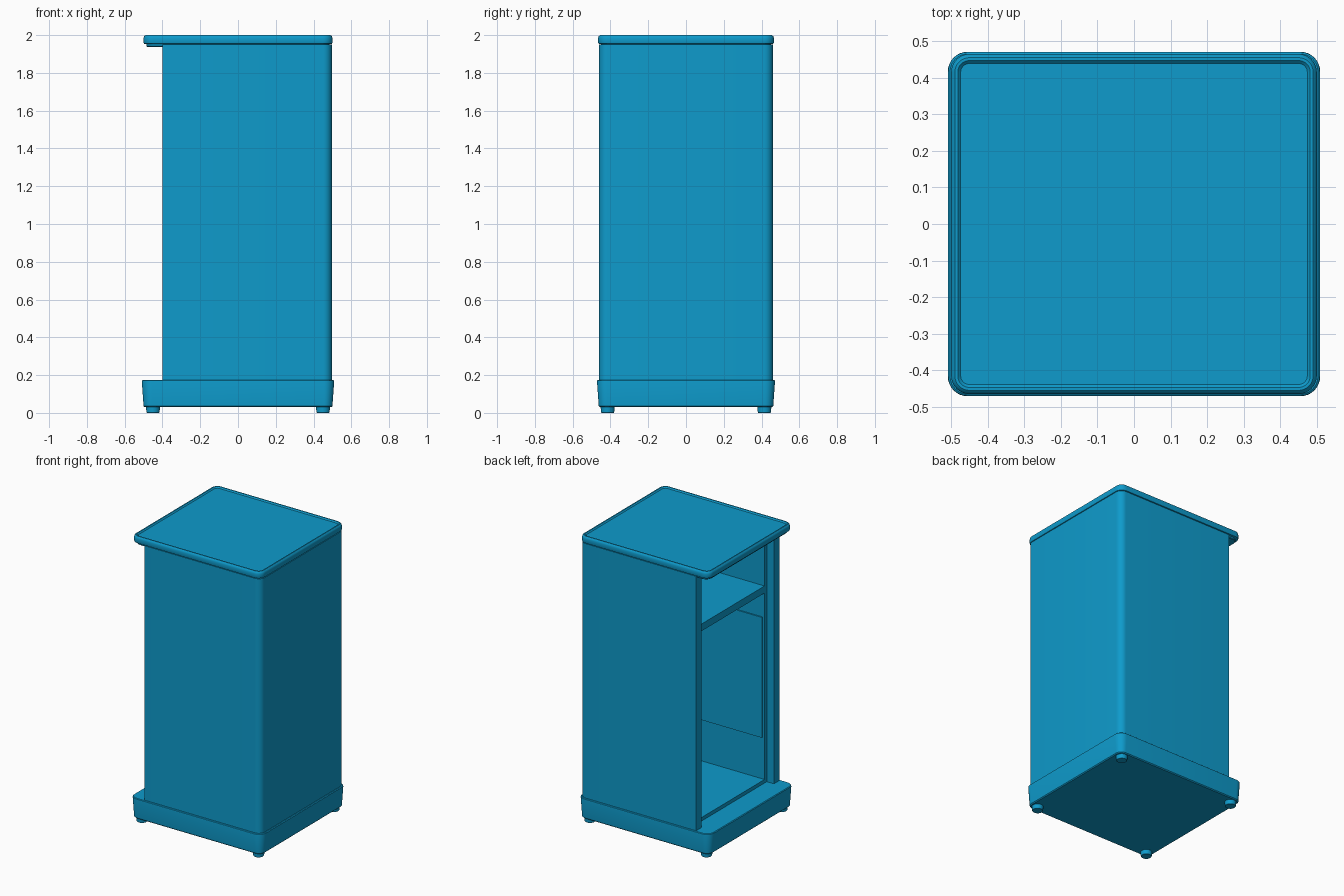
import bpy, bmesh, math

cube = bpy.data.objects.get("Cube")
if cube:
    bpy.data.objects.remove(cube, do_unlink=True)

blue = bpy.data.materials.new("cabinet blue")
blue.use_nodes = True
colour = (0.0044, 0.328, 0.604, 1)
blue.diffuse_color = colour
blue.node_tree.nodes["Principled BSDF"].inputs["Base Color"].default_value = colour


def finish(name, bm):
    bmesh.ops.recalc_face_normals(bm, faces=bm.faces)
    mesh = bpy.data.meshes.new(name)
    bm.to_mesh(mesh)
    bm.free()
    mesh.materials.append(blue)
    obj = bpy.data.objects.new(name, mesh)
    bpy.context.collection.objects.link(obj)
    bpy.ops.object.select_all(action='DESELECT')
    obj.select_set(True)
    bpy.context.view_layer.objects.active = obj
    bpy.ops.object.shade_smooth_by_angle(angle=math.radians(32))
    return obj


def arc(cx, cy, r, start, steps=8):
    """Quarter turn, counter-clockwise from the start angle in degrees."""
    angles = [math.radians(start + 90 * i / steps) for i in range(steps + 1)]
    return [(cx + r * math.cos(a), cy + r * math.sin(a)) for a in angles]


def rounded_rect(hx, hy, r):
    x, y = hx - r, hy - r
    return arc(x, y, r, 0) + arc(-x, y, r, 90) + arc(-x, -y, r, 180) + arc(x, -y, r, 270)


def loft(name, sections):
    """Skin (outline, z) sections and cap both ends."""
    bm = bmesh.new()
    rings = [[bm.verts.new((x, y, z)) for x, y in outline] for outline, z in sections]
    n = len(rings[0])
    for low, high in zip(rings, rings[1:]):
        for i in range(n):
            j = (i + 1) % n
            bm.faces.new((low[i], low[j], high[j], high[i]))
    bm.faces.new(rings[0][::-1])
    bm.faces.new(rings[-1])
    return finish(name, bm)


def slab(name, hx, hy, r, steps):
    """Rounded slab from (inset, z) steps."""
    return loft(name, [(rounded_rect(hx - d, hy - d, r - d), z) for d, z in steps])


def box(name, x0, x1, y0, y1, z0, z1):
    outline = [(x0, y0), (x1, y0), (x1, y1), (x0, y1)]
    return loft(name, [(outline, z0), (outline, z1)])


# Plinth with a slight outward flare
slab("plinth", 0.51, 0.472, 0.055,
     [(0.016, 0.03), (0.01, 0.036), (0.001, 0.165), (0.002, 0.171), (0.007, 0.175)])

# Shell: U-shaped wall, open on one side, with rounded closed corners
front, back, half, wall, r = -0.4, 0.497, 0.46, 0.062, 0.045
outer = [(front, -half)] + arc(back - r, -half + r, r, 270) + arc(back - r, half - r, r, 0) + [(front, half)]
inner = [(front, half - wall), (back - wall, half - wall), (back - wall, -half + wall), (front, -half + wall)]
loft("shell", [(outer + inner, 0.16), (outer + inner, 1.95)])

# Liner set back inside the shell
lip, skin, side = -0.345, 0.025, half - wall
box("liner_floor", lip, back - wall, -side, side, 0.17, 0.2)
box("liner_ceiling", lip, back - wall, -side, side, 1.92, 1.95)
box("liner_back", back - wall - skin, back - wall, -side, side, 0.2, 1.92)
box("shelf", lip, back - wall - skin, -side + skin, side - skin, 1.5, 1.55)
for label, s in (("right", -1), ("left", 1)):
    y0, y1 = sorted((s * side, s * (side - skin)))
    box("liner_" + label, lip, back - wall - skin, y0, y1, 0.2, 1.92)
    y0, y1 = sorted((s * (side - skin), s * (side - skin - 0.009)))
    box("side_panel_" + label, -0.33, 0.35, y0, y1, 0.49, 1.33)

# Top with a stepped underside and a shallow tray
slab("top_underside", 0.485, 0.45, 0.045, [(0.004, 1.938), (0, 1.942), (0, 1.957)])
slab("top", 0.5, 0.465, 0.05,
     [(0.008, 1.952), (0.002, 1.955), (0, 1.96), (0, 1.985), (0.003, 1.994),
      (0.01, 2.0), (0.018, 2.0), (0.026, 1.992)])

# Feet
for x in (-0.45, 0.45):
    for y in (-0.415, 0.415):
        foot = slab("foot", 0.037, 0.037, 0.0369, [(0.005, 0), (0.002, 0.004), (0, 0.034)])
        foot.location = (x, y, 0)
